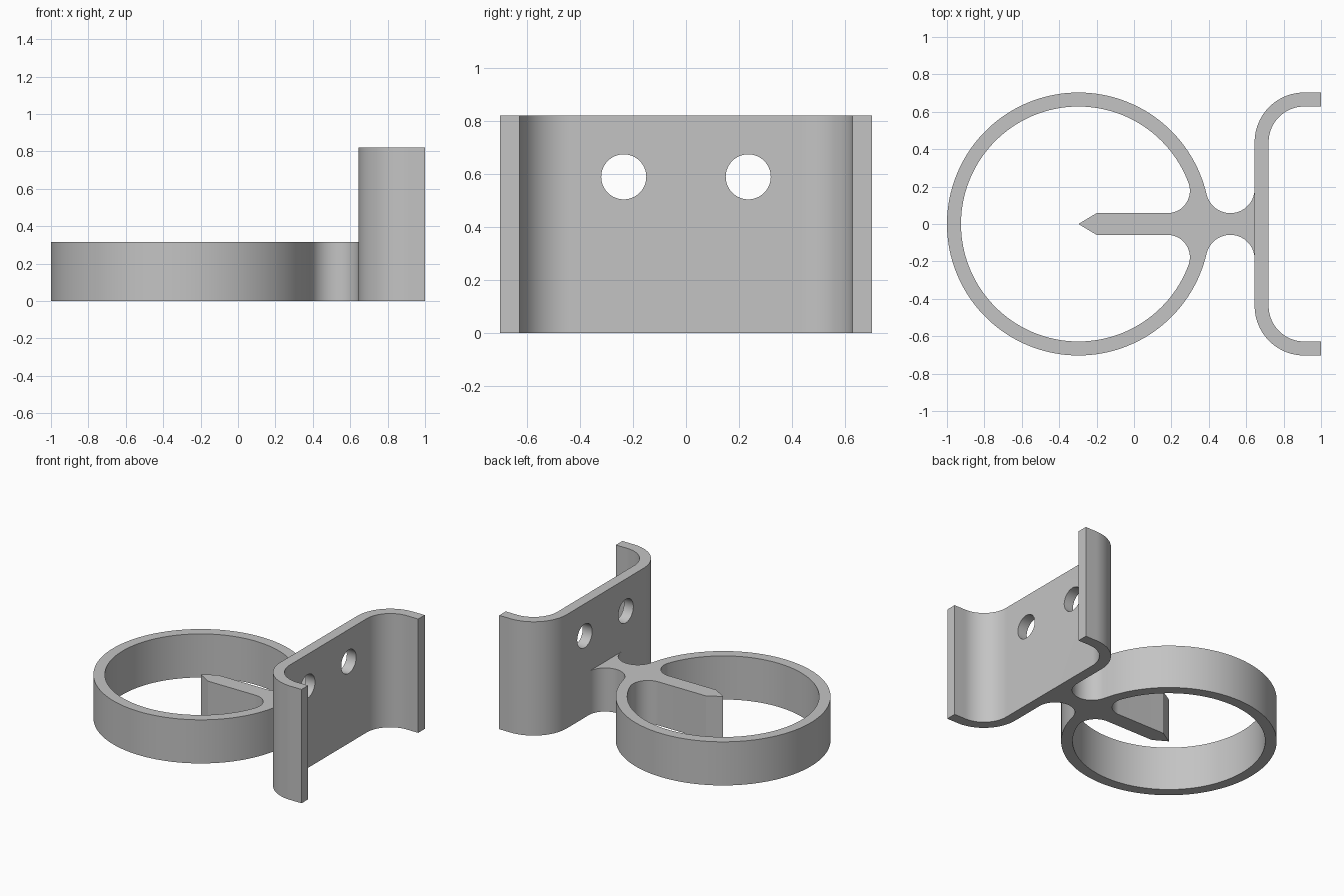
import bpy
import bmesh
from math import atan2, cos, hypot, pi, radians, sin, sqrt
from mathutils import Matrix, Vector

cube = bpy.data.objects.get("Cube")
if cube:
    bpy.data.objects.remove(cube, do_unlink=True)

# One plain grey for the whole bracket
grey = bpy.data.materials.new("plain_grey")
grey.use_nodes = True
grey.diffuse_color = (0.55, 0.55, 0.55, 1)
grey.node_tree.nodes["Principled BSDF"].inputs["Base Color"].default_value = grey.diffuse_color


def arc(cx, cy, r, start, end, steps):
    return [(cx + r * cos(start + (end - start) * i / steps),
             cy + r * sin(start + (end - start) * i / steps)) for i in range(steps + 1)]


def mirrored(half):
    """Close a half outline (y >= 0) with its reflection; axis points stay single."""
    return half + [(x, -y) for x, y in reversed(half) if y > 1e-5]


def add_object(name, bm):
    bmesh.ops.recalc_face_normals(bm, faces=bm.faces)
    mesh = bpy.data.meshes.new(name)
    bm.to_mesh(mesh)
    bm.free()
    mesh.materials.append(grey)
    obj = bpy.data.objects.new(name, mesh)
    bpy.context.collection.objects.link(obj)
    return obj


def extruded(name, loops, height):
    """Solid of the given height; loops after the first are openings."""
    bm = bmesh.new()
    for loop in loops:
        verts = [bm.verts.new((x, y, 0)) for x, y in loop]
        for a, b in zip(verts, verts[1:] + verts[:1]):
            bm.edges.new((a, b))
    bmesh.ops.triangle_fill(bm, edges=bm.edges[:], use_beauty=True)
    top = bmesh.ops.extrude_face_region(bm, geom=bm.faces[:], use_keep_orig=True)
    moved = [g for g in top["geom"] if isinstance(g, bmesh.types.BMVert)]
    bmesh.ops.translate(bm, verts=moved, vec=(0, 0, height))
    return add_object(name, bm)


def activate(obj):
    bpy.ops.object.select_all(action="DESELECT")
    obj.select_set(True)
    bpy.context.view_layer.objects.active = obj


# Shared dimensions
wall = 0.075
ring_x, ring_r = -0.297, 0.703
inner_r = ring_r - wall
arm = 0.058
plate_x = 0.645
plate_h, ring_h = 0.822, 0.315

# Outside of ring, flowing through fillets into the neck at the plate
fr = 0.13
fx, fy = plate_x - fr, arm + fr
tangent = atan2(fy, fx - ring_x)
outside = arc(ring_x, 0, ring_r, pi, tangent, 72)
outside += arc(fx, fy, fr, pi + tangent, 2 * pi, 24)[1:]

# Inside of ring, flowing through fillets into the pointed finger
gr = 0.12
gy = arm + gr
gx = ring_x + sqrt((inner_r - gr) ** 2 - gy ** 2)
tangent = atan2(gy, gx - ring_x)
inside = arc(ring_x, 0, inner_r, pi, tangent, 72)
inside += arc(gx, gy, gr, tangent, -pi / 2, 24)[1:]
inside += [(-0.2, arm), (ring_x, 0)]
ring = extruded("ring_with_pointer", [mirrored(outside), mirrored(inside)], ring_h)

# Mounting plate with curved flanges
bend_r = 0.265
bx, by = plate_x + bend_r, ring_r - bend_r
profile = arc(bx, by, bend_r, pi, pi / 2, 24)
profile += [(1, ring_r), (1, ring_r - wall)]
profile += arc(bx, by, bend_r - wall, pi / 2, pi, 24)
plate = extruded("mounting_plate", [mirrored(profile)], plate_h)

# Two screw holes through the plate
bm = bmesh.new()
for side in (-1, 1):
    place = Matrix.Translation(Vector((plate_x + wall / 2, side * 0.235, 0.59)))
    bmesh.ops.create_cone(bm, cap_ends=True, segments=64, radius1=0.085, radius2=0.085,
                          depth=0.2, matrix=place @ Matrix.Rotation(pi / 2, 4, "Y"))
cutter = add_object("screw_hole_cutter", bm)
cutter.hide_render = True
holes = plate.modifiers.new("screw_holes", "BOOLEAN")
holes.operation = "DIFFERENCE"
holes.solver = "EXACT"
holes.object = cutter
activate(plate)
bpy.ops.object.modifier_apply(modifier=holes.name)
bpy.data.objects.remove(cutter, do_unlink=True)

# Smooth curves, crisp edges
for obj in (ring, plate):
    activate(obj)
    bpy.ops.object.shade_smooth_by_angle(angle=radians(20))
